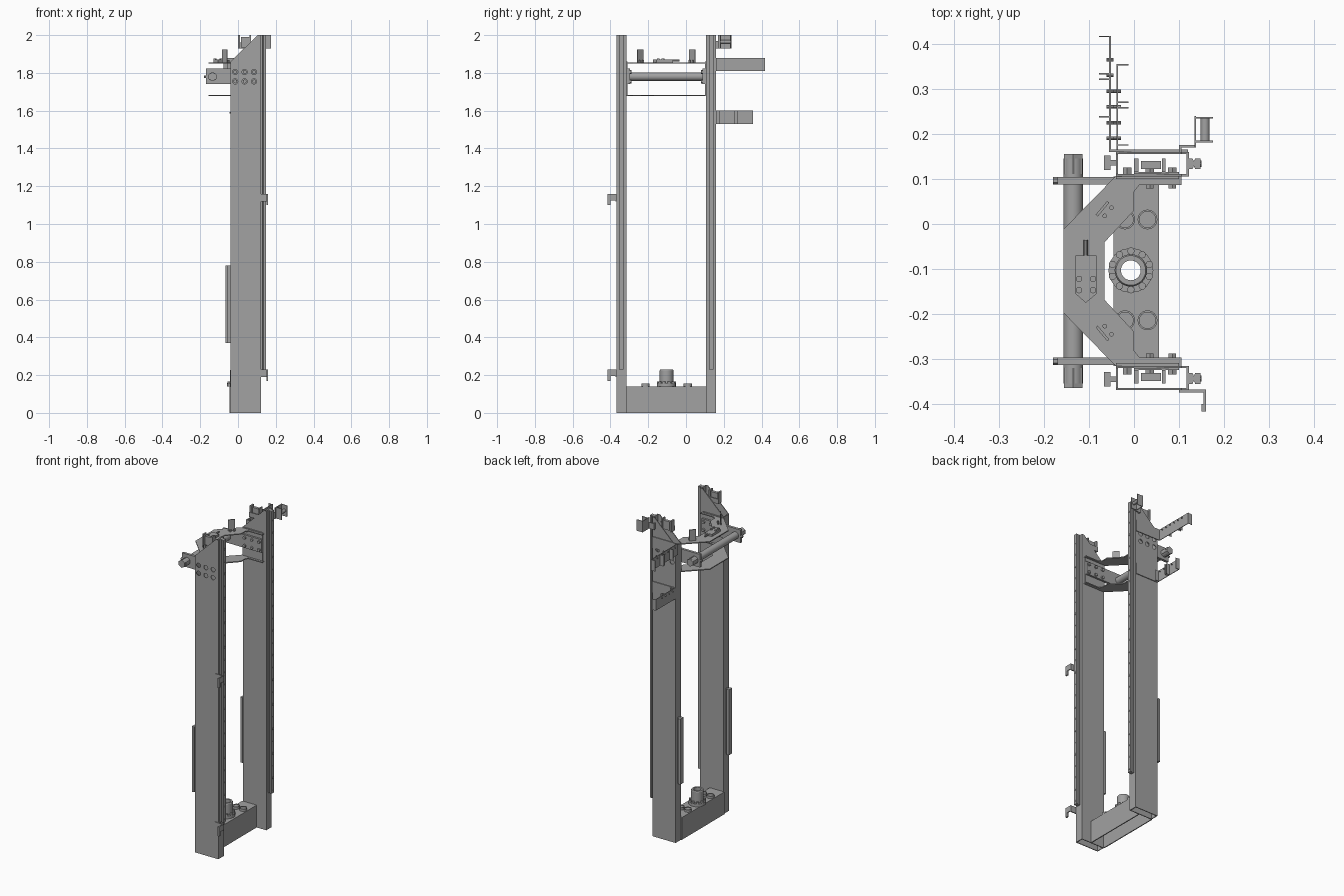
import bpy, bmesh, math
from mathutils import Matrix, Vector

old = bpy.data.objects.get("Cube")
if old:
    bpy.data.objects.remove(old)

steel = bpy.data.materials.new("steel_grey")
steel.use_nodes = True
GREY = (0.36, 0.36, 0.36, 1)
steel.diffuse_color = GREY
steel.node_tree.nodes["Principled BSDF"].inputs["Base Color"].default_value = GREY

MID = -0.1045          # symmetry plane between the two columns


def finish(name, bm, smooth=False):
    bmesh.ops.recalc_face_normals(bm, faces=bm.faces)
    mesh = bpy.data.meshes.new(name)
    bm.to_mesh(mesh)
    bm.free()
    mesh.materials.append(steel)
    ob = bpy.data.objects.new(name, mesh)
    bpy.context.scene.collection.objects.link(ob)
    if smooth:
        bpy.ops.object.select_all(action='DESELECT')
        ob.select_set(True)
        bpy.context.view_layer.objects.active = ob
        bpy.ops.object.shade_smooth_by_angle()
    return ob


def add_box(bm, x, y, z):
    size = Matrix.Diagonal((x[1] - x[0], abs(y[1] - y[0]), z[1] - z[0], 1))
    mid = Vector((sum(x), sum(y), sum(z))) / 2
    bmesh.ops.create_cube(bm, size=1, matrix=Matrix.Translation(mid) @ size)


def boxes(name, *parts):
    bm = bmesh.new()
    for p in parts:
        add_box(bm, *p)
    return finish(name, bm)


def cylinders(name, centres, r, length, axis='Z', n=16):
    turn = {'Z': Matrix(), 'X': Matrix.Rotation(math.pi / 2, 4, 'Y'),
            'Y': Matrix.Rotation(math.pi / 2, 4, 'X')}[axis]
    bm = bmesh.new()
    for c in centres:
        bmesh.ops.create_cone(bm, cap_ends=True, segments=n, radius1=r, radius2=r,
                              depth=length, matrix=Matrix.Translation(c) @ turn)
    return finish(name, bm, n > 8)


def prism(name, outline, axis, lo, hi):
    # outline is (x, z) for axis Y and (x, y) for axis Z
    place = (lambda a, b, t: (a, t, b)) if axis == 'Y' else (lambda a, b, t: (a, b, t))
    bm = bmesh.new()
    face = bm.faces.new([bm.verts.new(place(a, b, lo)) for a, b in outline])
    top = bmesh.ops.extrude_face_region(bm, geom=[face])
    verts = [v for v in top["geom"] if isinstance(v, bmesh.types.BMVert)]
    bmesh.ops.translate(bm, verts=verts, vec=place(0, 0, hi - lo))
    return finish(name, bm)


def lathe(name, profile, centre, n=32):
    bm = bmesh.new()
    vs = [bm.verts.new((r, 0, z)) for r, z in profile]
    es = [bm.edges.new((vs[i], vs[i - 1])) for i in range(len(vs))]
    bmesh.ops.spin(bm, geom=vs + es, cent=(0, 0, 0), axis=(0, 0, 1),
                   angle=2 * math.pi, steps=n, use_merge=True)
    bmesh.ops.remove_doubles(bm, verts=bm.verts, dist=1e-5)
    bmesh.ops.translate(bm, verts=bm.verts, vec=centre)
    return finish(name, bm, True)


def cut(ob, cutter):
    mod = ob.modifiers.new("holes", 'BOOLEAN')
    mod.operation, mod.solver, mod.object = 'DIFFERENCE', 'EXACT', cutter
    cutter.hide_render = True
    cutter.hide_set(True)


BOLT_X, BOLT_Z = (-0.015, 0.035, 0.085), (1.755, 1.805)
WALL = [(-0.04, 0), (0.122, 0), (0.122, 2), (0.105, 2), (-0.04, 1.86)]

for side in ("left", "right"):
    def Y(y):
        return y if side == "left" else 2 * MID - y

    def named(part):
        return side + "_" + part

    # hollow column with sloped top and access holes
    outer = prism(named("column_outer_wall"), WALL, 'Y', Y(0.155), Y(0.16))
    cut(outer, cylinders(named("hole_cutter"),
                         [(x, Y(0.157), z) for x in BOLT_X for z in BOLT_Z], 0.014, 0.02, 'Y'))
    prism(named("column_inner_wall"), WALL, 'Y', Y(0.106), Y(0.111))
    boxes(named("column_flanges"),
          ((-0.04, -0.035), (Y(0.106), Y(0.16)), (0, 1.86)),
          ((0.117, 0.122), (Y(0.106), Y(0.16)), (0, 2)))
    cylinders(named("inner_bolts"), [(x, Y(0.118), z) for x in BOLT_X for z in BOLT_Z],
              0.011, 0.014, 'Y', 6)

    # guide rail with screw heads, and short rear rail
    rail = [(0.122, 0.122), (0.13, 0.122), (0.133, 0.129), (0.136, 0.122), (0.148, 0.122)]
    rail += [(x, 0.268 - y) for x, y in reversed(rail)]
    prism(named("guide_rail"), [(x, Y(y)) for x, y in rail], 'Z', 0.23, 2)
    cylinders(named("rail_screws"), [(0.148, Y(0.134), 0.25 + 0.0768 * i) for i in range(23)],
              0.007, 0.003, 'X', 10)
    boxes(named("rear_rail"),
          ((-0.055, -0.04), (Y(0.13), Y(0.142)), (0.37, 0.78)),
          ((-0.067, -0.052), (Y(0.12), Y(0.152)), (0.37, 0.78)))

    # mounting plate and clamp arm holding the cross tube
    boxes(named("mounting_plate"), ((-0.04, 0.1), (Y(0.1), Y(0.106)), (1.68, 1.86)))
    arm = boxes(named("tube_clamp_arm"), ((-0.17, 0.1), (Y(0.088), Y(0.104)), (1.74, 1.822)))
    cylinders(named("clamp_bolt"), [(-0.172, Y(0.096), 1.78)], 0.008, 0.016, 'X', 6)
    cylinders(named("mounting_bolts"), [(x, Y(0.084), z) for x in BOLT_X for z in BOLT_Z],
              0.01, 0.01, 'Y', 6)
    cylinders(named("tube_end"), [(-0.135, Y(0.133), 1.78)], 0.024, 0.045, 'Y', 6)

    # limit switch block inside the column head
    boxes(named("switch_block"),
          ((0.015, 0.06), (Y(0.122), Y(0.14)), (1.935, 1.99)),
          ((0.0, 0.01), (Y(0.115), Y(0.145)), (1.93, 2)),
          ((0.0, 0.1), (Y(0.111), Y(0.115)), (1.93, 1.96)),
          ((0.062, 0.07), (Y(0.115), Y(0.145)), (1.93, 2)))

    # upright tab with its two pins on the cross plate
    sign = 1 if side == "left" else -1
    tab = boxes(named("upright_tab"), ((-0.02, 0.02), (-0.003, 0.003), (0, 0.07)))
    tab.location = (-0.07, Y(0.034), 1.855)
    tab.rotation_euler.z = sign * math.radians(50)
    cylinders(named("tab_pins"), [(-0.065, Y(0.018), 1.86), (-0.05, Y(0.036), 1.86)],
              0.005, 0.014)

# cross plates bridging the columns
half = [(0.105, 0.107), (-0.04, 0.107), (-0.157, -0.012)]
inner = [(-0.065, -0.04), (0, 0.03), (0, 0.072), (0.012, 0.087), (0.105, 0.087)]


def mirrored(points):
    return [(x, 2 * MID - y) for x, y in reversed(points)]


outline = half + mirrored(half) + mirrored(inner) + inner
for name, z in (("upper_cross_plate", 1.85), ("lower_cross_plate", 1.678)):
    prism(name, outline, 'Z', z, z + 0.006)
cylinders("cross_tube", [(-0.135, MID, 1.78)], 0.022, 0.5, 'Y', 32)

# sensor on the upper cross plate
prism("sensor_body", [(-0.13, -0.07), (-0.083, -0.07), (-0.083, -0.155),
                      (-0.107, -0.175), (-0.13, -0.155)], 'Z', 1.856, 1.87)
cylinders("sensor_pin", [(-0.107, -0.055, 1.865)], 0.005, 0.04, 'Y', 10)
cylinders("sensor_bolts", [(x, y, 1.873) for x in (-0.122, -0.091) for y in (-0.122, -0.147)],
          0.007, 0.008)

# base: open-bottomed cross beam with flanged socket
HUB = (-0.007, -0.103)
base_top = boxes("base_top", ((-0.045, 0.055), (-0.315, 0.106), (0.133, 0.14)))
cut(base_top, cylinders("socket_cutter", [(*HUB, 0.14)], 0.022, 0.1, n=32))
boxes("base_sides", *[((x, x + 0.006), (-0.315, 0.106), (0, 0.135)) for x in (-0.045, 0.049)])
lathe("socket", [(0.022, 0.133), (0.022, 0.23), (0.033, 0.23), (0.036, 0.225),
                 (0.036, 0.133)], (*HUB, 0))
lathe("socket_flange", [(0.03, 0.14), (0.03, 0.158), (0.05, 0.158), (0.05, 0.14)], (*HUB, 0), 16)
cylinders("flange_bolts", [(HUB[0] + 0.043 * math.cos(a), HUB[1] + 0.043 * math.sin(a), 0.16)
                           for a in (math.tau * (i + 0.5) / 10 for i in range(10))], 0.008, 0.014)
for i, (x, y) in enumerate([(x, y) for x in (-0.02, 0.03) for y in (0.01, -0.214)]):
    lathe("base_ring_%d" % i, [(0.018, 0.14), (0.018, 0.155), (0.022, 0.155), (0.022, 0.14)],
          (x, y, 0), 24)
    cylinders("base_cap_%d" % i, [(x, y, 0.145)], 0.019, 0.012, n=24)

# hooked sheet brackets on the right column
for name, z in (("lower_hook", 0.17), ("upper_hook", 1.1)):
    boxes(name, ((0.1, 0.16), (-0.374, -0.368), (z + 0.02, z + 0.06)),
          ((0.154, 0.16), (-0.416, -0.37), (z + 0.025, z + 0.06)),
          ((0.15, 0.16), (-0.416, -0.4), (z, z + 0.06)))

# long cable brackets on the left column
for name, x, end, z, lip in (("upper_cable_bracket", -0.053, 0.418, 1.81, -1),
                             ("lower_cable_bracket", -0.037, 0.355, 1.53, 1)):
    parts = [((x, 0.12), (0.16, 0.165), (z, z + 0.07)),
             ((x - 0.002, x + 0.002), (0.16, end), (z, z + 0.07))]
    for stop in (end, end - 0.095):
        for y in (stop, stop - 0.083):
            parts.append(((min(x, x + lip * 0.025), max(x, x + lip * 0.025)),
                          (y - 0.003, y), (z, z + 0.068)))
    boxes(name, *parts)
    cylinders(name + "_studs", [(x, 0.19 + 0.035 * i, z + 0.058)
                                for i in range(int((end - 0.18) / 0.035))], 0.004, 0.016, 'X', 8)

# pulley holder at the head of the left column
boxes("pulley_holder", ((0.1, 0.138), (0.17, 0.175), (1.93, 1.97)),
      ((0.1, 0.105), (0.158, 0.175), (1.93, 1.97)),
      ((0.134, 0.138), (0.17, 0.24), (1.93, 2)),
      ((0.134, 0.175), (0.181, 0.185), (1.93, 2)),
      ((0.134, 0.175), (0.234, 0.238), (1.93, 2)))
cylinders("pulley", [(0.158, 0.21, 1.965)], 0.01, 0.05, 'Y')
